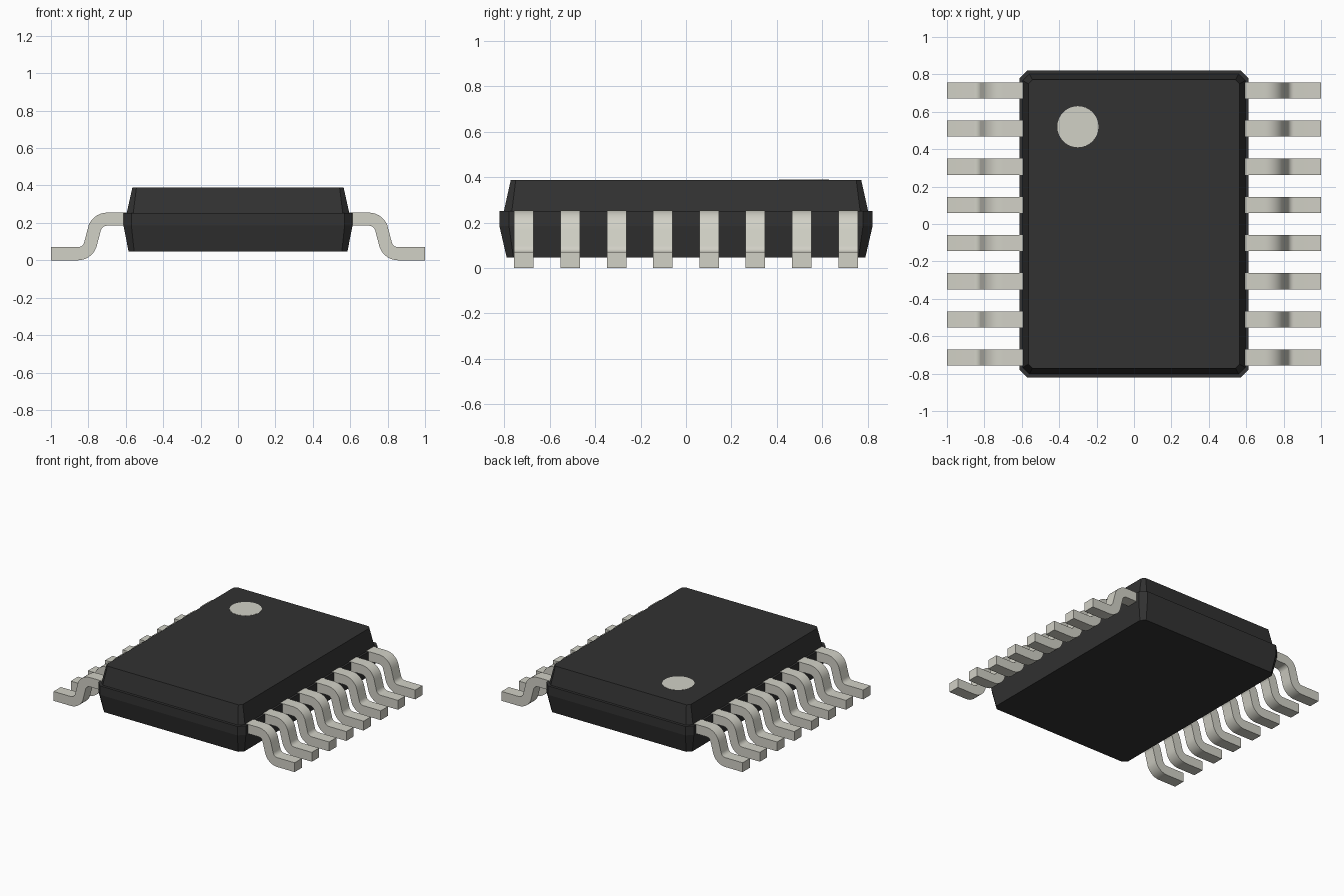
import bpy, bmesh, math

cube = bpy.data.objects.get("Cube")
if cube:
    bpy.data.objects.remove(cube, do_unlink=True)


def material(name, rgb):
    m = bpy.data.materials.new(name)
    m.use_nodes = True
    m.diffuse_color = (*rgb, 1)
    m.node_tree.nodes["Principled BSDF"].inputs["Base Color"].default_value = (*rgb, 1)
    return m


BLACK = material("black plastic", (0.032, 0.032, 0.032))
METAL = material("pale metal", (0.64, 0.635, 0.565))


def loft(name, rings, mat):
    """Skin a stack of equal-sized rings and cap both ends."""
    bm = bmesh.new()
    loops = [[bm.verts.new(p) for p in ring] for ring in rings]
    n = len(loops[0])
    for a, b in zip(loops, loops[1:]):
        for i in range(n):
            j = (i + 1) % n
            bm.faces.new((a[i], a[j], b[j], b[i]))
    bm.faces.new(loops[0])
    bm.faces.new(loops[-1])
    bmesh.ops.recalc_face_normals(bm, faces=bm.faces)
    mesh = bpy.data.meshes.new(name)
    bm.to_mesh(mesh)
    bm.free()
    mesh.materials.append(mat)
    return mesh


def add(name, mesh, loc=(0, 0, 0), turn=0):
    ob = bpy.data.objects.new(name, mesh)
    ob.location = loc
    ob.rotation_euler.z = turn
    bpy.context.collection.objects.link(ob)
    return ob


def chamfered(z, x, y, c):
    """Rectangle of half-size x, y with corners cut by c."""
    return [(x, y - c, z), (x - c, y, z), (c - x, y, z), (-x, y - c, z),
            (-x, c - y, z), (c - x, -y, z), (x - c, -y, z), (x, c - y, z)]


# Moulded body: tapered base, vertical band, ledge, tapered top
sections = [(0.046, 0.585, 0.79, 0.03), (0.185, 0.612, 0.822, 0.042),
            (0.252, 0.612, 0.822, 0.042), (0.252, 0.595, 0.802, 0.035),
            (0.388, 0.565, 0.772, 0.022)]
add("body", loft("body", [chamfered(*s) for s in sections], BLACK))

# Pin 1 marker: thin disc on the top face
R_MARK = 0.11
disc = [[(R_MARK * math.cos(t * math.tau / 32), R_MARK * math.sin(t * math.tau / 32), z)
         for t in range(32)] for z in (0, 0.002)]
add("pin_one_marker", loft("pin_one_marker", disc, METAL), (-0.30, 0.52, 0.3875))

# Gull-wing lead: rectangular section swept through two bends
WIDTH, R_IN, R_OUT, BEND, STEPS = 0.043, 0.035, 0.105, 80, 8


def section(upper, lower):
    (ux, uz), (lx, lz) = upper, lower
    return [(ux, -WIDTH, uz), (ux, WIDTH, uz), (lx, WIDTH, lz), (lx, -WIDTH, lz)]


def polar(cx, cz, r, deg):
    a = math.radians(deg)
    return cx + r * math.cos(a), cz + r * math.sin(a)


rings = [section((0.50, 0.255), (0.50, 0.185))]
for i in range(STEPS + 1):                       # shoulder bend
    a = 90 - BEND * i / STEPS
    rings.append(section(polar(0.70, 0.15, R_OUT, a), polar(0.70, 0.15, R_IN, a)))
for i in range(STEPS + 1):                       # ankle bend
    a = 270 - BEND + BEND * i / STEPS
    rings.append(section(polar(0.856, 0.105, R_IN, a), polar(0.856, 0.105, R_OUT, a)))
rings.append(section((1.0, 0.07), (1.0, 0.0)))
lead = loft("lead", rings, METAL)

# Eight leads along each long side
for side, turn in (("left", 0), ("right", math.pi)):
    for i in range(8):
        ob = add(f"{side}_lead_{i + 1}", lead, (0, (i - 3.5) * 0.204, 0), turn)

# Smooth the bends, keep the lead edges sharp (the mesh is shared)
bpy.ops.object.select_all(action="DESELECT")
ob.select_set(True)
bpy.context.view_layer.objects.active = ob
bpy.ops.object.shade_smooth_by_angle(angle=math.radians(30))
